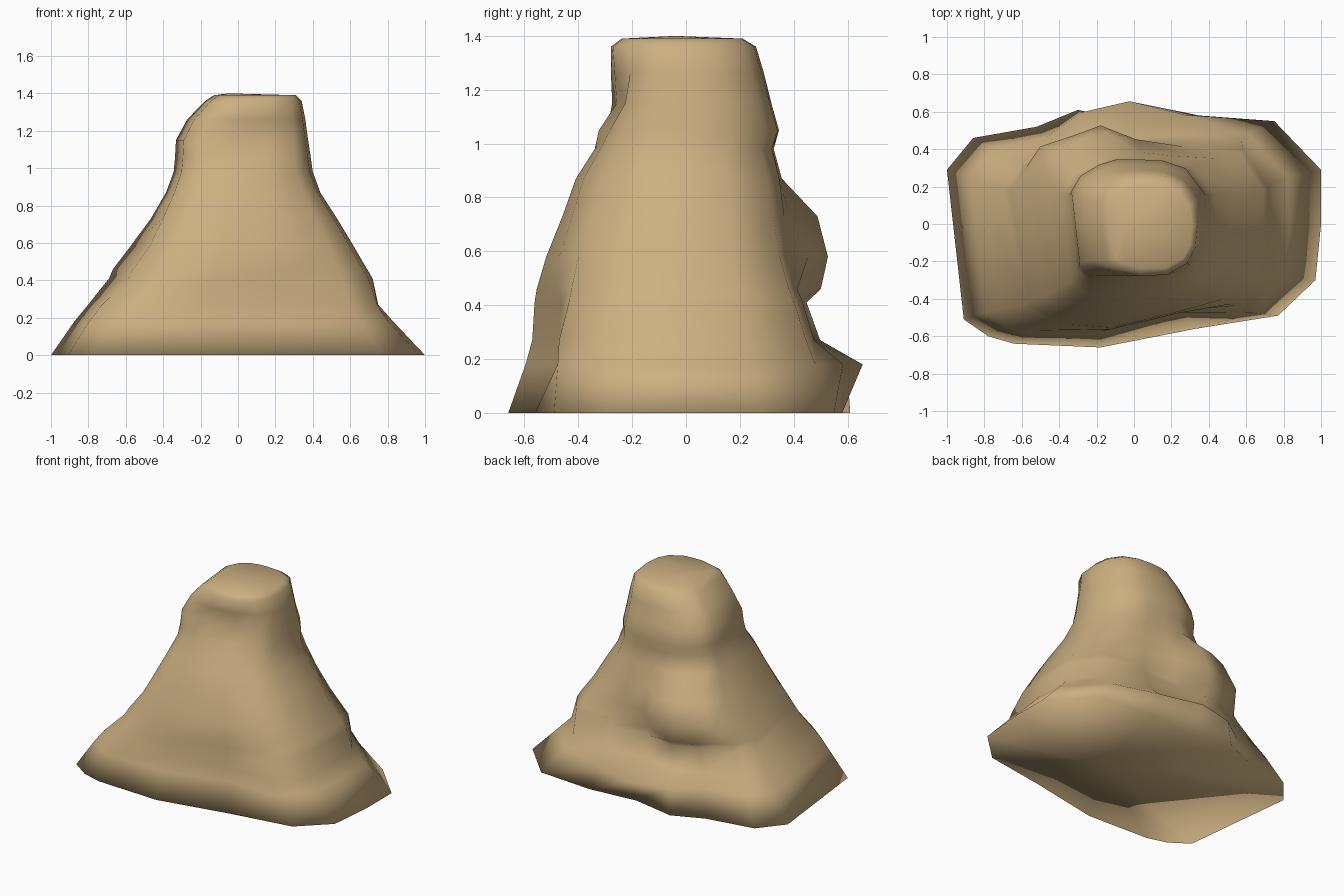
import bpy, bmesh, math
from mathutils import Vector

cube = bpy.data.objects.get("Cube")
if cube:
    bpy.data.objects.remove(cube, do_unlink=True)

tan = bpy.data.materials.new("sandstone_tan")
tan.use_nodes = True
tan.diffuse_color = (0.6, 0.43, 0.22, 1)
tan.node_tree.nodes["Principled BSDF"].inputs["Base Color"].default_value = tan.diffuse_color

# Footprint on the ground, counter-clockwise
footprint = [(-1, .29), (-.91, -.51), (-.78, -.6), (-.64, -.64), (-.18, -.66), (.33, -.56),
             (.77, -.49), (.97, -.3), (1, 0), (1, .29), (.75, .55), (.35, .58), (0, .55),
             (-.3, .61), (-.52, .52), (-.86, .46)]

# Height, left/right extent, front/back extent, roundness of the section
levels = [(0, -1, 1, -.66, .61, 0),
          (.18, -.88, .83, -.61, .54, .1),
          (.27, -.81, .75, -.595, .5, .2),
          (.41, -.7, .72, -.57, .45, .25),
          (.46, -.68, .69, -.555, .43, .3),
          (.58, -.58, .62, -.52, .4, .4),
          (.73, -.47, .53, -.46, .38, .55),
          (.87, -.4, .44, -.41, .36, .65),
          (.98, -.36, .4, -.34, .33, .75),
          (1.05, -.355, .39, -.325, .35, .85),
          (1.15, -.35, .375, -.305, .32, .9),
          (1.26, -.29, .36, -.28, .29, 1),
          (1.36, -.19, .34, -.28, .26, 1),
          (1.39, -.14, .31, -.24, .21, 1)]

# Bulges, ledges and hollows: centre, push, reach along each axis
dents = [((-.3, .38, .62), (-.02, .13, 0), (.42, .45, .21)),    # back bulge
         ((0, .5, .18), (0, .165, 0), (.32, .4, .09)),          # back ledge
         ((.5, .38, .42), (.05, .01, 0), (.3, .3, .2)),         # back corner shoulder
         ((.7, -.42, .27), (.02, -.04, 0), (.2, .25, .12)),     # front corner knob
         ((-.52, -.45, .48), (.04, .015, 0), (.2, .25, .15)),   # front corner hollow
         ((.2, -.55, .25), (0, .05, 0), (.45, .3, .25)),        # front foot hollow
         ((.1, -.3, 1.15), (0, .07, 0), (.2, .2, .12))]         # hollow under the brow


def section(z, left, right, front, back, roundness):
    """Footprint fitted to the extents and blended into a rounded block."""
    cx, cy = (left + right) / 2, (front + back) / 2
    points = []
    for x, y in footprint:
        u, v = x, (y + .025) / .635
        angle = math.atan2(v, u)
        c, s = math.cos(angle), math.sin(angle)
        r = (abs(c) ** 2.6 + abs(s) ** 2.6) ** (-1 / 2.6)
        u += (r * c - u) * roundness
        v += (r * s - v) * roundness
        points.append(Vector((cx + u * (right - left) / 2, cy + v * (back - front) / 2, z)))
    return points


def weather(p):
    """Push a point by every nearby bulge or hollow."""
    if p.z == 0:
        return p
    moved = p.copy()
    for centre, push, reach in dents:
        d2 = sum(((a - b) / r) ** 2 for a, b, r in zip(p, centre, reach))
        moved += Vector(push) * min(1, 1.6 * max(0, 1 - d2))
    return moved


# Rock body: stacked sections bridged into a closed shell
bm = bmesh.new()
rings = [[bm.verts.new(weather(p)) for p in section(*level)] for level in levels]
n = len(footprint)
for low, high in zip(rings, rings[1:]):
    for i in range(n):
        j = (i + 1) % n
        bm.faces.new((low[i], low[j], high[j], high[i]))

# Crown and underside fans
crown = bm.verts.new((-.05, -.04, 1.4))
under = bm.verts.new((.15, -.12, 0))
for i in range(n):
    j = (i + 1) % n
    bm.faces.new((rings[-1][i], rings[-1][j], crown))
    bm.faces.new((rings[0][j], rings[0][i], under))
bmesh.ops.recalc_face_normals(bm, faces=bm.faces[:])
for face in bm.faces:
    face.smooth = True

mesh = bpy.data.meshes.new("rock_body")
bm.to_mesh(mesh)
bm.free()
mesh.materials.append(tan)
rock = bpy.data.objects.new("rock_body", mesh)
bpy.context.collection.objects.link(rock)
